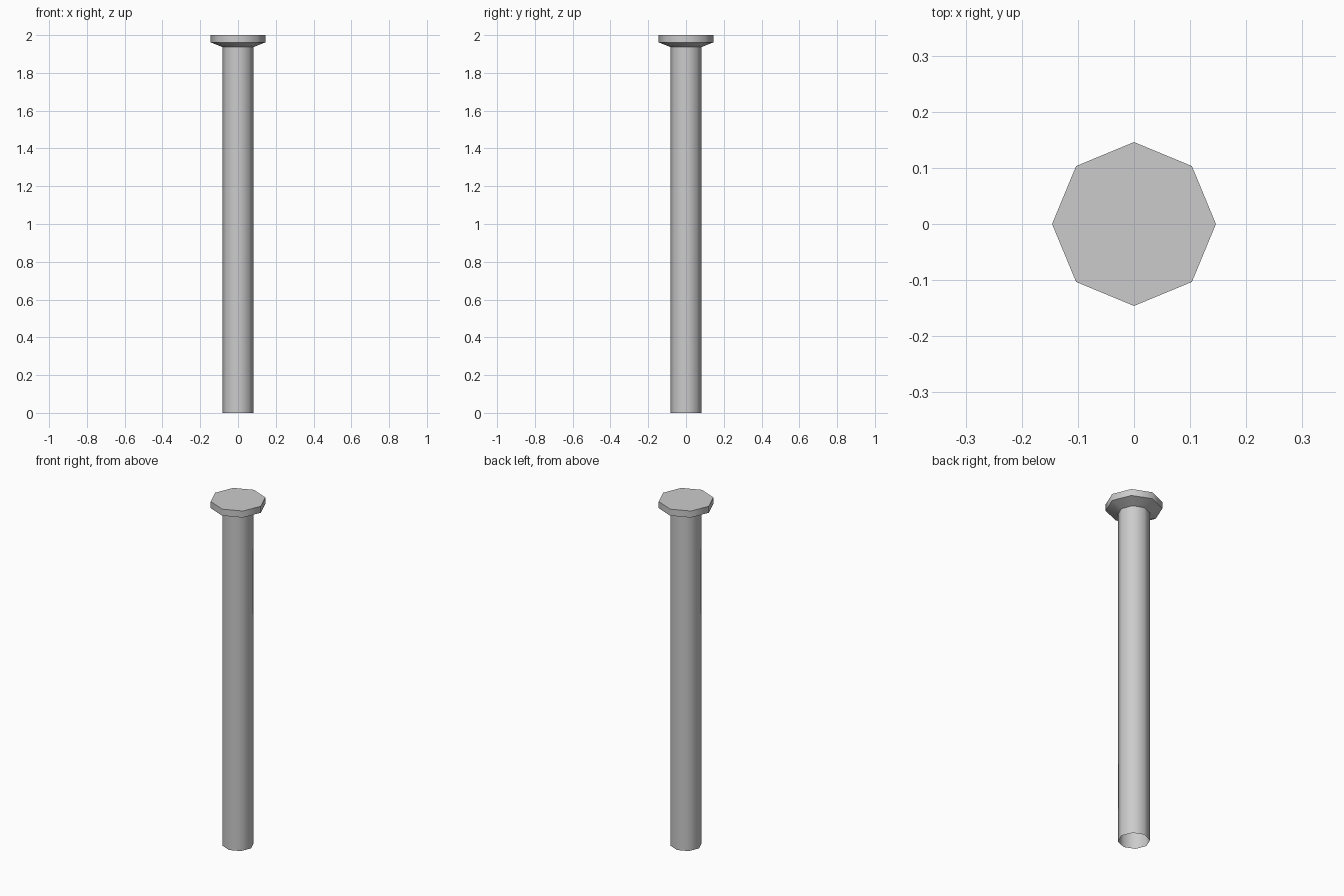
import bpy, bmesh, math

if "Cube" in bpy.data.objects:
    bpy.data.objects.remove(bpy.data.objects["Cube"])

SIDES = 8


def lathe(name, profile, cap_top=False):
    """Eight-sided revolve of (radius, z) points, listed bottom to top."""
    bm = bmesh.new()
    rings = []
    for r, z in profile:
        rings.append([bm.verts.new((r * math.cos(2 * math.pi * i / SIDES),
                                    r * math.sin(2 * math.pi * i / SIDES), z))
                      for i in range(SIDES)])
    for low, high in zip(rings, rings[1:]):
        for i in range(SIDES):
            j = (i + 1) % SIDES
            bm.faces.new((low[i], low[j], high[j], high[i]))
    if cap_top:
        bm.faces.new(rings[-1])
    mesh = bpy.data.meshes.new(name)
    bm.to_mesh(mesh)
    bm.free()
    obj = bpy.data.objects.new(name, mesh)
    bpy.context.collection.objects.link(obj)
    bpy.ops.object.select_all(action='DESELECT')
    obj.select_set(True)
    bpy.context.view_layer.objects.active = obj
    bpy.ops.object.shade_smooth_by_angle(angle=math.radians(50))
    return obj


# Shaft: a tube open at the bottom
lathe("bolt_shaft", [(0.083, 0.0), (0.083, 1.937)])

# Head: tapered underside, short rim and flat top
lathe("bolt_head", [(0.083, 1.937), (0.146, 1.962), (0.146, 2.0)], cap_top=True)
